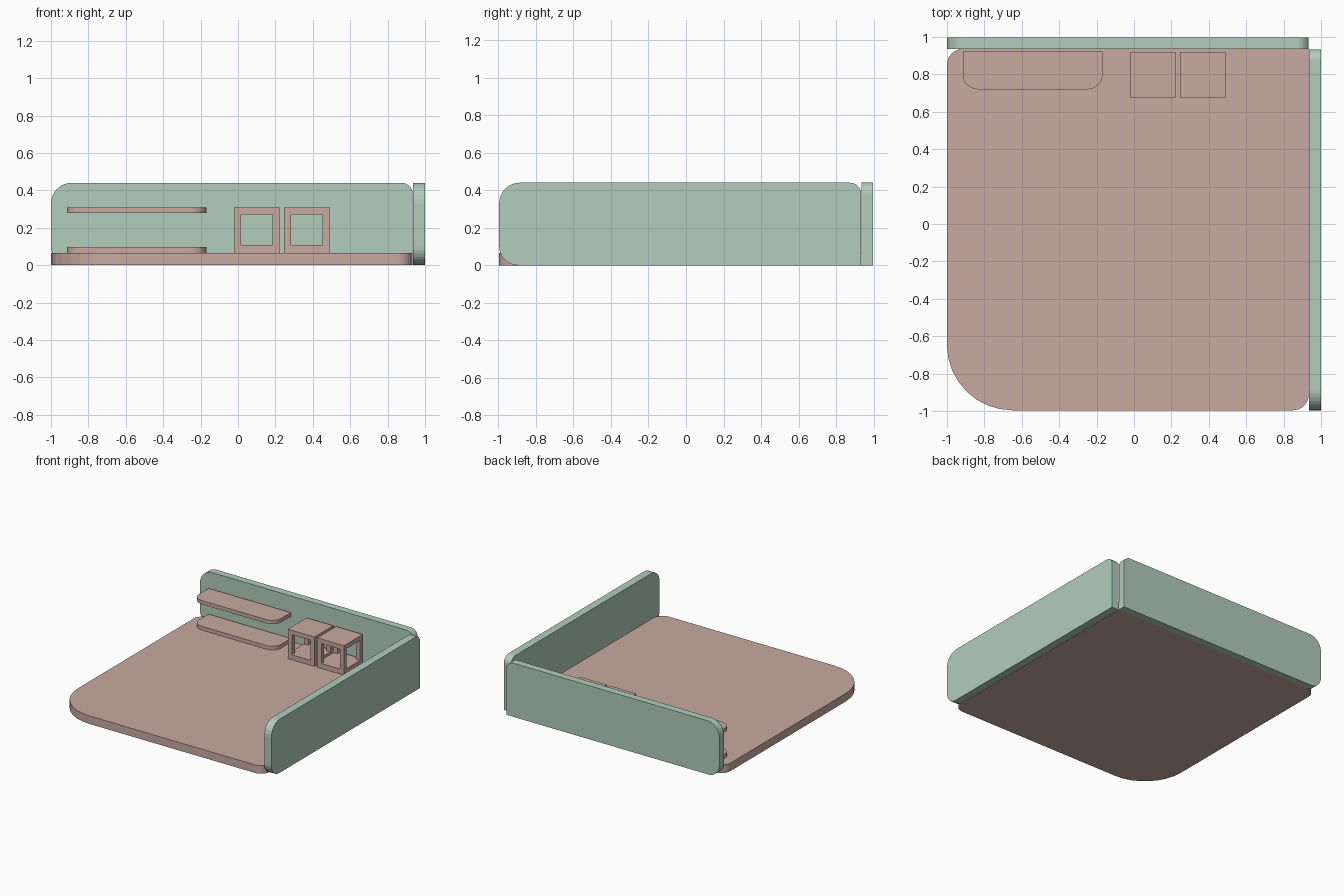
import bpy, bmesh, math
from mathutils import Vector

if "Cube" in bpy.data.objects:
    bpy.data.objects.remove(bpy.data.objects["Cube"])


def material(name, rgb):
    m = bpy.data.materials.new(name)
    m.diffuse_color = (*rgb, 1)
    m.use_nodes = True
    m.node_tree.nodes["Principled BSDF"].inputs["Base Color"].default_value = m.diffuse_color
    return m


PINK = material("dusty_pink", (0.578, 0.402, 0.352))
GREEN = material("sage_green", (0.445, 0.610, 0.510))


def rounded_rect(u0, u1, v0, v1, radii, seg=8):
    """Outline anticlockwise from (u0, v0), one radius per corner."""
    corners = [(u0, v0, 1, 1), (u1, v0, -1, 1), (u1, v1, -1, -1), (u0, v1, 1, -1)]
    pts = []
    for i, ((u, v, su, sv), r) in enumerate(zip(corners, radii)):
        if r == 0:
            pts.append((u, v))
            continue
        for k in range(seg + 1):
            a = math.pi + (i + k / seg) * math.pi / 2
            pts.append((u + su * r + r * math.cos(a), v + sv * r + r * math.sin(a)))
    return pts


def slab(name, outline, place, lo, hi, mat):
    """Extrude an outline from lo to hi; place(u, v, w) gives the 3D point."""
    bm = bmesh.new()
    face = bm.faces.new([bm.verts.new(place(u, v, lo)) for u, v in outline])
    ext = bmesh.ops.extrude_face_region(bm, geom=[face])
    shift = Vector(place(0, 0, hi)) - Vector(place(0, 0, lo))
    bmesh.ops.translate(bm, vec=shift, verts=[g for g in ext["geom"] if isinstance(g, bmesh.types.BMVert)])
    bmesh.ops.recalc_face_normals(bm, faces=bm.faces)
    return finish(name, bm, mat)


def finish(name, bm, mat):
    me = bpy.data.meshes.new(name)
    bm.to_mesh(me)
    bm.free()
    me.materials.append(mat)
    ob = bpy.data.objects.new(name, me)
    bpy.context.collection.objects.link(ob)
    return ob


def add_box(bm, x0, x1, y0, y1, z0, z1):
    verts = bmesh.ops.create_cube(bm, size=1)["verts"]
    for v in verts:
        v.co = (x0 if v.co.x < 0 else x1, y0 if v.co.y < 0 else y1, z0 if v.co.z < 0 else z1)


def flat(u, v, w):
    return (u, v, w)


FLOOR = 0.066

# floor with one large rounded corner
slab("floor", rounded_rect(-1, 0.934, -0.996, 0.936, (0.35, 0.085, 0, 0.085)), flat, 0, FLOOR, PINK)

# back and right walls
slab("back_wall", rounded_rect(-1, 0.934, 0, 0.44, (0.1, 0, 0.06, 0.11)),
     lambda u, v, w: (u, w, v), 0.936, 0.996, GREEN)
slab("right_wall", rounded_rect(-0.996, 0.934, 0, 0.44, (0.1, 0, 0.06, 0.11)),
     lambda u, v, w: (w, u, v), 0.936, 1.0, GREEN)

# two shelves with rounded front corners
for name, z in (("lower_shelf", FLOOR), ("upper_shelf", 0.278)):
    slab(name, rounded_rect(-0.915, -0.168, 0.72, 0.925, (0.08, 0.08, 0, 0)), flat, z, z + 0.031, PINK)

# two open cubes: solid top and base joined by four posts
T = 0.037
for name, x0 in (("left_cube", -0.021), ("right_cube", 0.246)):
    x1, y0, y1, top = x0 + 0.242, 0.676, 0.92, 0.308
    bm = bmesh.new()
    add_box(bm, x0, x1, y0, y1, FLOOR, FLOOR + 0.041)
    add_box(bm, x0, x1, y0, y1, top - T, top)
    for px in (x0, x1 - T):
        for py in (y0, y1 - T):
            add_box(bm, px, px + T, py, py + T, FLOOR + 0.041, top - T)
    finish(name, bm, PINK)
